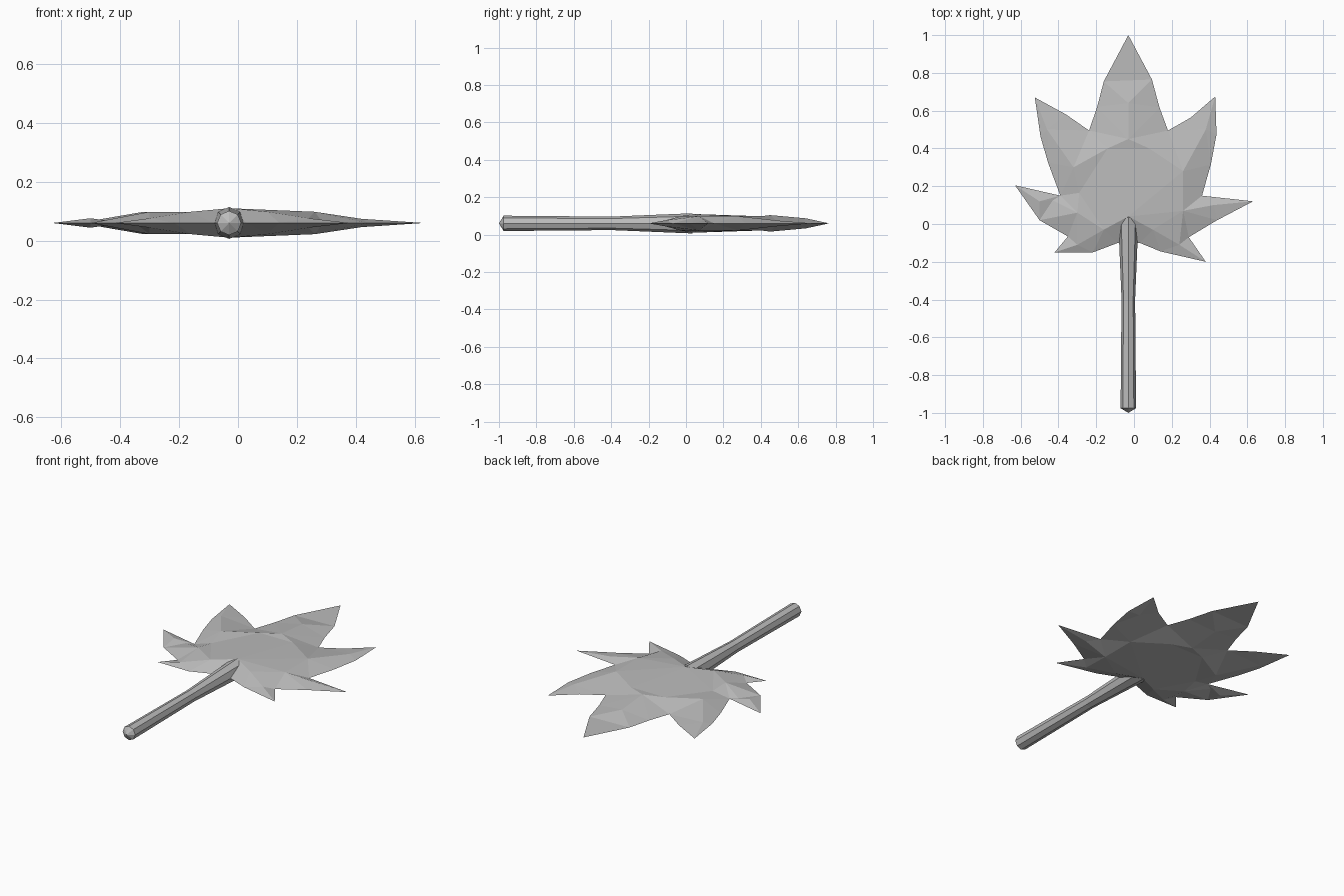
import bpy, bmesh, math
from mathutils import Vector
from mathutils.geometry import delaunay_2d_cdt

cube = bpy.data.objects.get("Cube")
if cube:
    bpy.data.objects.remove(cube)

MID_Z = 0.06       # height of the leaf's thin rim
AXIS_X = -0.03     # line of the stem and main lobe


def make_material(name, colour):
    mat = bpy.data.materials.new(name)
    mat.use_nodes = True
    mat.diffuse_color = colour
    mat.node_tree.nodes["Principled BSDF"].inputs["Base Color"].default_value = colour
    return mat


grey = make_material("plain grey", (0.5, 0.5, 0.5, 1))


def finish(bm, name):
    bmesh.ops.recalc_face_normals(bm, faces=bm.faces[:])
    mesh = bpy.data.meshes.new(name)
    bm.to_mesh(mesh)
    bm.free()
    mesh.materials.append(grey)
    obj = bpy.data.objects.new(name, mesh)
    bpy.context.collection.objects.link(obj)
    return obj


# Leaf rim, clockwise from the main tip
rim = [
    (-.03, 1), (.095, .765), (.135, .617), (.18, .495),
    (.3, .563), (.43, .675), (.437, .475), (.407, .315), (.36, .15),
    (.63, .12), (.44, .02), (.29, -.07),
    (.38, -.2), (.14, -.145), (.03, -.1),
    (-.085, -.1), (-.217, -.15), (-.42, -.15),
    (-.35, -.066), (-.5, .02), (-.63, .205), (-.39, .15),
    (-.455, .325), (-.495, .463), (-.525, .67), (-.36, .58),
    (-.238, .495), (-.195, .62), (-.16, .755),
]

# Ridges inside the leaf: x, y, half thickness
ridges = [
    (-.03, .04, .05),
    (-.03, .45, .044), (-.03, .64, .027), (.08, .4, .038), (-.14, .4, .038),
    (.26, .28, .038), (.38, .5, .014), (-.32, .3, .038), (-.46, .5, .014),
    (.26, .07, .038), (.42, .1, .014), (-.3, .06, .038), (-.5, .12, .016),
    (.1, -.03, .038), (.24, -.11, .016), (-.16, -.03, .038), (-.3, -.11, .016),
    (-.43, .125, .004), (-.29, .165, .026),
]


def build_leaf():
    flat = [Vector(p) for p in rim] + [Vector(p[:2]) for p in ridges]
    thick = [0] * len(rim) + [p[2] for p in ridges]
    count = len(rim)
    edges = [(i, (i + 1) % count) for i in range(count)]
    points, _, tris, origin, _, _ = delaunay_2d_cdt(flat, edges, [], 1, 1e-5)
    heights = [thick[ids[0]] if ids else 0 for ids in origin]

    bm = bmesh.new()
    upper = [bm.verts.new((p.x, p.y, MID_Z + h)) for p, h in zip(points, heights)]
    # The underside mirrors the top and shares its rim
    lower = [bm.verts.new((p.x, p.y, MID_Z - h)) if h else v
             for p, h, v in zip(points, heights, upper)]
    for tri in tris:
        if any(heights[i] for i in tri):
            bm.faces.new([upper[i] for i in tri])
            bm.faces.new([lower[i] for i in reversed(tri)])
        else:
            bm.faces.new([upper[i] for i in tri])
    return finish(bm, "leaf_blade")


def build_stem(sides=8):
    bm = bmesh.new()
    rings = []
    # Position along the stem and radius
    for y, radius in [(-.975, .041), (-.4, .036), (.035, .054)]:
        ring = []
        for i in range(sides):
            a = math.tau * i / sides
            ring.append(bm.verts.new((AXIS_X + radius * math.sin(a), y,
                                      MID_Z + radius * math.cos(a))))
        rings.append(ring)
    for a, b in zip(rings, rings[1:]):
        for i in range(sides):
            j = (i + 1) % sides
            bm.faces.new((a[i], a[j], b[j], b[i]))
    # Pointed caps on both ends
    for ring, y in ((rings[0], -1), (rings[-1], .05)):
        tip = bm.verts.new((AXIS_X, y, MID_Z))
        for i in range(sides):
            bm.faces.new((ring[i], ring[(i + 1) % sides], tip))
    return finish(bm, "stem")


build_leaf()
build_stem()
